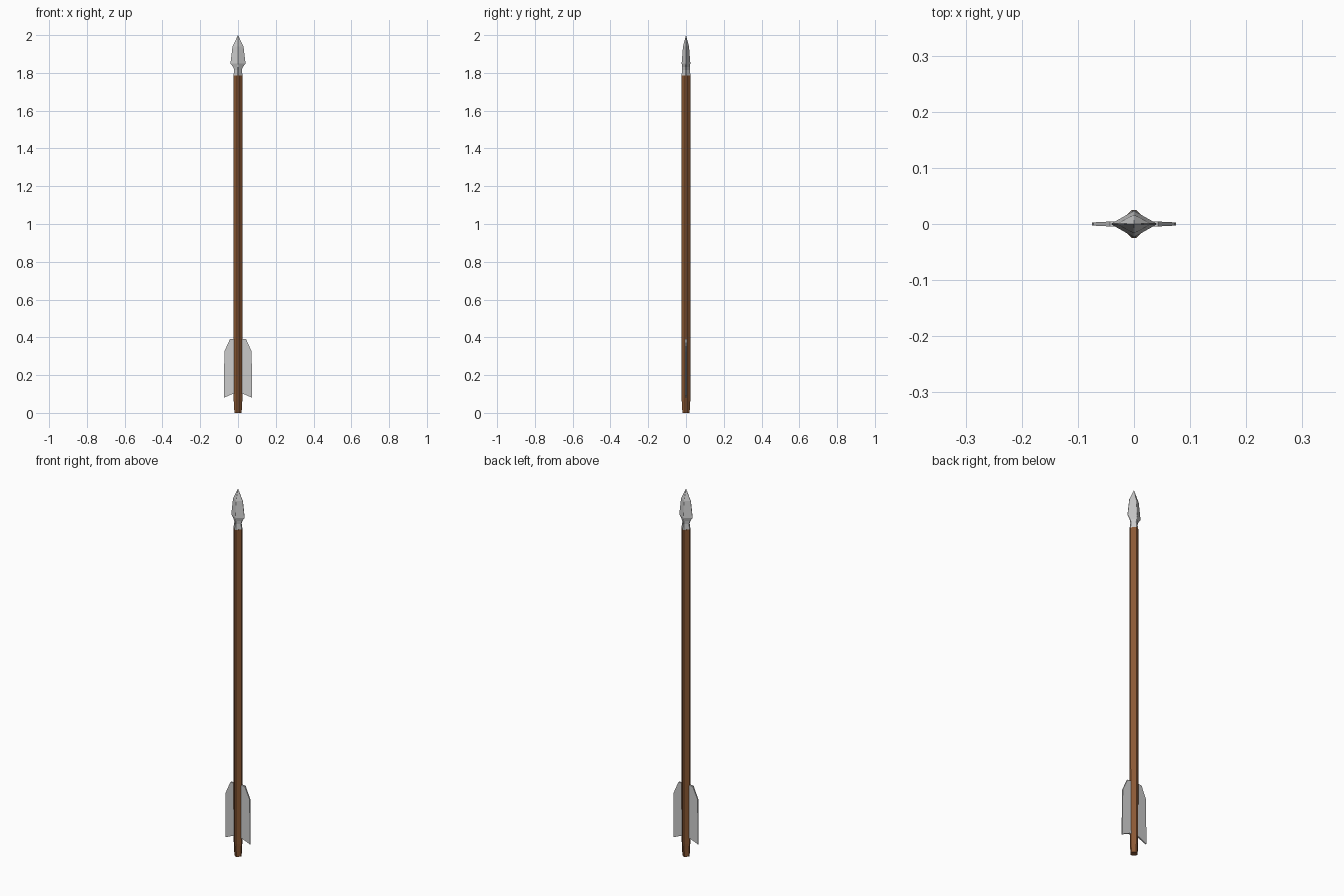
import bpy, bmesh

if "Cube" in bpy.data.objects:
    bpy.data.objects.remove(bpy.data.objects["Cube"])


def make_object(name, bm, mat=None):
    bmesh.ops.recalc_face_normals(bm, faces=bm.faces)
    me = bpy.data.meshes.new(name)
    bm.to_mesh(me)
    bm.free()
    ob = bpy.data.objects.new(name, me)
    bpy.context.collection.objects.link(ob)
    if mat:
        me.materials.append(mat)
    return ob


def diamond_loft(name, rings, mat=None, tip=None):
    """Loft blunt-cornered diamond sections given as (z, half_x, half_y, blunt)."""
    bm = bmesh.new()
    loops = []
    for z, a, b, c in rings:
        pts = [(a, -c), (a, c), (c, b), (-c, b), (-a, c), (-a, -c), (-c, -b), (c, -b)]
        loops.append([bm.verts.new((x, y, z)) for x, y in pts])
    for lo, hi in zip(loops, loops[1:]):
        for i in range(8):
            j = (i + 1) % 8
            bm.faces.new((lo[i], lo[j], hi[j], hi[i]))
    bm.faces.new(loops[0])
    if tip is None:
        bm.faces.new(loops[-1])
    else:
        t = bm.verts.new((0, 0, tip))
        for i in range(8):
            bm.faces.new((loops[-1][i], loops[-1][(i + 1) % 8], t))
    return make_object(name, bm, mat)


wood = bpy.data.materials.new("wood")
wood.diffuse_color = (0.26, 0.1, 0.035, 1)
wood.use_nodes = True
wood.node_tree.nodes["Principled BSDF"].inputs["Base Color"].default_value = wood.diffuse_color

# Wooden shaft, narrowing at the nock end
diamond_loft("shaft", [(0, 0.019, 0.019, 0.004), (0.07, 0.023, 0.023, 0.004),
                       (1.08, 0.0245, 0.0245, 0.004), (1.785, 0.025, 0.025, 0.004)], wood)

# Metal head: socket, neck, flared blade and point
diamond_loft("arrow_head", [(1.78, 0.025, 0.025, 0.004), (1.815, 0.02, 0.02, 0.003),
                            (1.832, 0.026, 0.02, 0.002), (1.85, 0.04, 0.023, 0.001),
                            (1.94, 0.029, 0.016, 0.001)], tip=2.0)

# Two flat feathers, thinner toward the outer edge
outline = [(0.01, 0.10), (0.03, 0.10), (0.075, 0.08), (0.072, 0.325), (0.043, 0.39), (0.01, 0.39)]
for side, label in ((-1, "left"), (1, "right")):
    bm = bmesh.new()
    sheets = [[bm.verts.new((side * x, s * (0.0065 - 0.05 * x), z)) for x, z in outline]
              for s in (-1, 1)]
    for sheet in sheets:
        bm.faces.new(sheet)
    n = len(outline)
    for i in range(n):
        j = (i + 1) % n
        bm.faces.new((sheets[0][i], sheets[0][j], sheets[1][j], sheets[1][i]))
    make_object("feather_" + label, bm)
